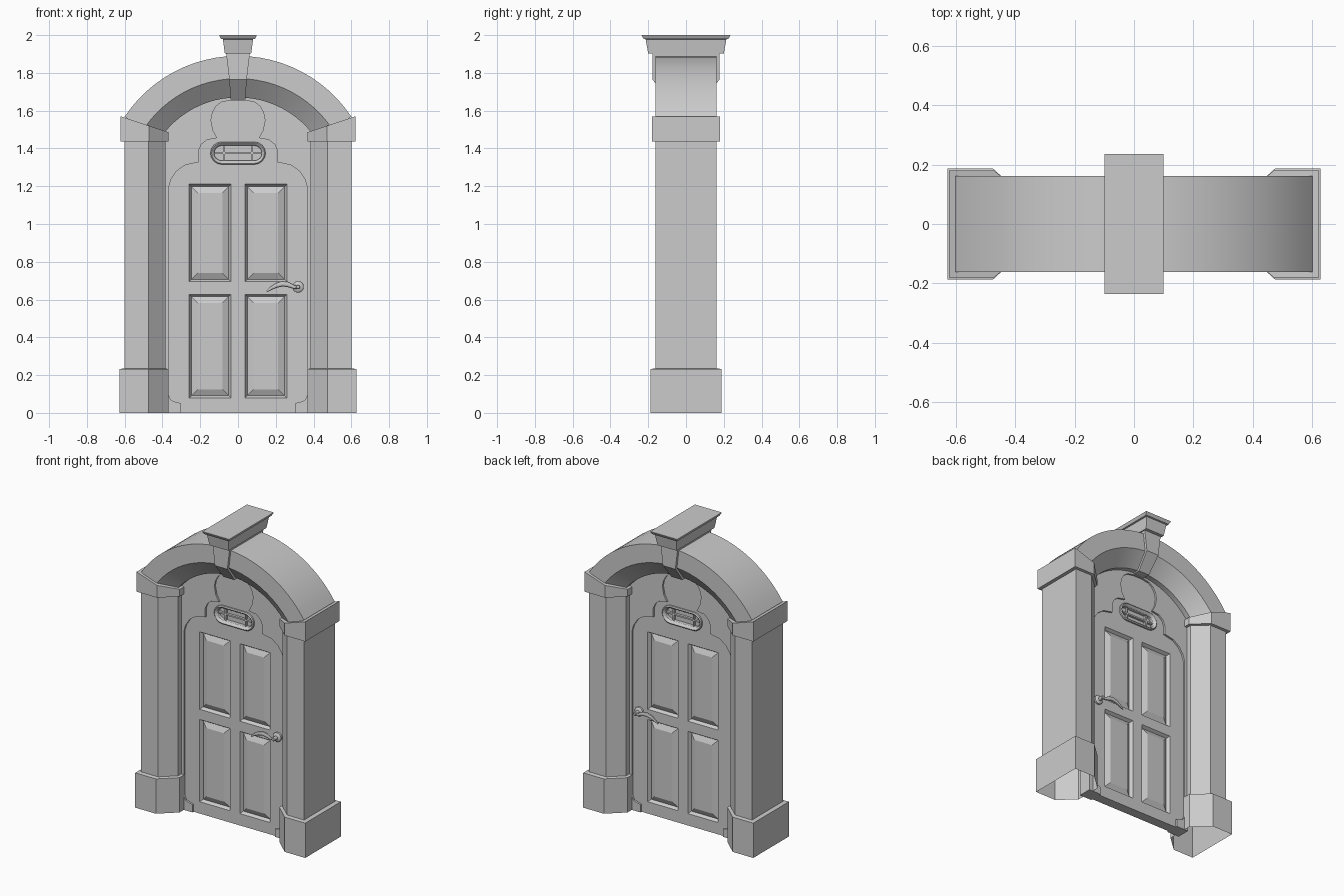
import bpy, bmesh, math
from mathutils import Vector

if "Cube" in bpy.data.objects:
    bpy.data.objects.remove(bpy.data.objects["Cube"])


def finish(name, bm, smooth=False):
    bmesh.ops.recalc_face_normals(bm, faces=bm.faces)
    me = bpy.data.meshes.new(name)
    bm.to_mesh(me)
    bm.free()
    ob = bpy.data.objects.new(name, me)
    bpy.context.collection.objects.link(ob)
    if smooth:
        bpy.ops.object.select_all(action='DESELECT')
        ob.select_set(True)
        bpy.context.view_layer.objects.active = ob
        bpy.ops.object.shade_smooth_by_angle(angle=math.radians(30))
    return ob


def loft(name, rings, smooth=False, closed=False, start_cap=True):
    """Skin a list of equal-length rings; cap the ends unless closed."""
    bm = bmesh.new()
    vs = [[bm.verts.new(p) for p in r] for r in rings]
    n = len(rings[0])
    pairs = list(zip(vs, vs[1:])) + ([(vs[-1], vs[0])] if closed else [])
    for a, b in pairs:
        for i in range(n):
            j = (i + 1) % n
            bm.faces.new((a[i], a[j], b[j], b[i]))
    if not closed:
        if start_cap:
            bm.faces.new(vs[0])
        bm.faces.new(vs[-1])
    return finish(name, bm, smooth)


def prism(name, outline, hy):
    """Extrude an (x, z) outline through y = -hy..hy."""
    return loft(name, [[(x, y, z) for x, z in outline] for y in (-hy, hy)])


def mirror(ob, axis):
    m = ob.modifiers.new("mirror", 'MIRROR')
    m.use_axis = [i == axis for i in range(3)]
    return ob


def rect_xy(hx, hy, z):
    return [(-hx, -hy, z), (hx, -hy, z), (hx, hy, z), (-hx, hy, z)]


def rect_xz(cx, cz, hx, hz, y):
    return [(cx - hx, y, cz - hz), (cx + hx, y, cz - hz), (cx + hx, y, cz + hz), (cx - hx, y, cz + hz)]


def pier_ring(xo, xf, xi, yf, yi, zf):
    """Plan of a pier with chamfered inner corners; zf gives height by x."""
    pts = [(xo, -yf), (xf, -yf), (xi, -yi), (xi, yi), (xf, yf), (xo, yf)]
    return [(x, y, zf(x)) for x, y in pts]


# Piers: open-bottomed shell of plinth, shaft and sloped capital, on each side
slope = lambda x: 1.57 - .33 * (.622 - x)
plinth, shaft, capital = (.627, .475, .368, .187, .09), (.6, .475, .385, .162, .08), (.622, .47, .368, .18, .088)
mirror(loft("pier", [
    pier_ring(*plinth, lambda x: 0), pier_ring(*plinth, lambda x: .232),
    pier_ring(*shaft, lambda x: .236), pier_ring(*shaft, lambda x: 1.436),
    pier_ring(*capital, lambda x: 1.438), pier_ring(*capital, slope)], start_cap=False), 0)

# Arch with chamfered inner edges
CZ = 1.17
sec = [(.72, -.162), (.72, .162), (.6, .162), (.5, .08), (.5, -.08), (.6, -.162)]
A = math.asin(.6 / .72)
rings = []
for i in range(25):
    t = -A + 2 * A * i / 24
    rings.append([(r * math.sin(t), y, CZ + r * math.cos(t)) for r, y in sec])
loft("arch", rings, smooth=True)

# Keystone and its cornice
loft("keystone", [rect_xy(.04, .095, 1.66), rect_xy(.046, .178, 1.765), rect_xy(.063, .178, 1.905)])
loft("keystone_cornice", [rect_xy(*r) for r in (
    (.07, .2, 1.903), (.08, .214, 1.978), (.09, .224, 1.98), (.099, .235, 1.998), (.099, .235, 2.0))])

# Door frame: arched infill with a curvy lobed inner outline
half = [(.305, 0), (.305, .052), (.33, .058), (.355, .068), (.368, .095), (.368, 1.19),
        (.355, 1.235), (.325, 1.28), (.28, 1.312), (.21, 1.327), (.21, 1.385), (.195, 1.42),
        (.165, 1.445), (.11, 1.455), (.132, 1.495), (.143, 1.55), (.135, 1.59), (.115, 1.625),
        (.085, 1.646), (.035, 1.655)]
outer = [(.395, 0), (.395, 1.49)]
B = math.asin(.395 / .51)
for i in range(1, 20):
    t = B - 2 * B * i / 20
    outer.append((.51 * math.sin(t), CZ + .51 * math.cos(t)))
outer += [(-.395, 1.49), (-.395, 0)]
inner = [(-x, z) for x, z in half] + half[::-1]
prism("door_frame", outer + inner, .045)

# Door slab with openings for four panels and a window
door = prism("door", outer, .033)


def cut(ob):
    ob.hide_render = True
    ob.display_type = 'WIRE'
    m = door.modifiers.new("opening", 'BOOLEAN')
    m.operation = 'DIFFERENCE'
    m.solver = 'EXACT'
    m.object = ob


def both_sides(profile, ring):
    return [ring(s, -y) for s, y in profile] + [ring(s, y) for s, y in profile[::-1]]


for cx in (-.148, .148):
    for cz, hz in ((.953, .258), (.353, .274)):
        ring = lambda s, y: rect_xz(cx, cz, .111 - s, hz - s, y)
        cut(loft("panel_cutter", both_sides([(0, .038), (0, .033), (.012, .014)], ring)))
        loft("door_panel", both_sides([(.046, .03), (.01, .012)], ring))


# Window: stadium opening, moulded ring, pane and glazing bars
def stadium(hx, r, y, n=8, cz=1.375):
    pts = []
    for s in (1, -1):
        for i in range(n + 1):
            t = -math.pi / 2 + math.pi * i / n
            pts.append((s * (hx - r + r * math.cos(t)), y, cz + s * r * math.sin(t)))
    return pts


cut(loft("window_cutter", [stadium(.134, .048, y) for y in (-.1, .1)]))
loft("window_pane", [stadium(.136, .05, y) for y in (-.012, .012)])
for s in (-1, 1):
    loft("window_ring", [stadium(.146 - d, .06 - d, s * y) for d, y in (
        (0, .03), (0, .044), (.006, .049), (.013, .045), (.02, .034), (.02, .01))],
        smooth=True, closed=True)
for cx, cz, hx, hz in ((0, 1.375, .13, .005), (-.075, 1.375, .005, .046), (.075, 1.375, .005, .046)):
    loft("glazing_bar", [rect_xz(cx, cz, hx, hz, y) for y in (-.028, .028)])


# Door handles on both faces: rosette, stem and curved tapering lever
def circle_y(cx, cz, r, y, n=16):
    return [(cx + r * math.cos(2 * math.pi * i / n), y, cz + r * math.sin(2 * math.pi * i / n)) for i in range(n)]


mirror(loft("handle_rosette", [circle_y(.318, .667, r, y) for r, y in (
    (.03, -.03), (.03, -.045), (.022, -.051), (.012, -.053), (.012, -.083), (.008, -.087))], smooth=True), 1)
path = [(.325, .665, .009), (.295, .667, .01), (.265, .68, .014), (.235, .684, .015),
        (.205, .676, .013), (.175, .66, .009), (.152, .642, .004)]
lever = []
for i, (x, z, r) in enumerate(path):
    a, b = path[max(i - 1, 0)], path[min(i + 1, len(path) - 1)]
    d = Vector((b[0] - a[0], b[1] - a[1])).normalized()
    ring = []
    for k in range(10):
        t = 2 * math.pi * k / 10
        ring.append((x - d.y * r * math.cos(t), -.077 + .7 * r * math.sin(t), z + d.x * r * math.cos(t)))
    lever.append(ring)
mirror(loft("handle_lever", lever, smooth=True), 1)
